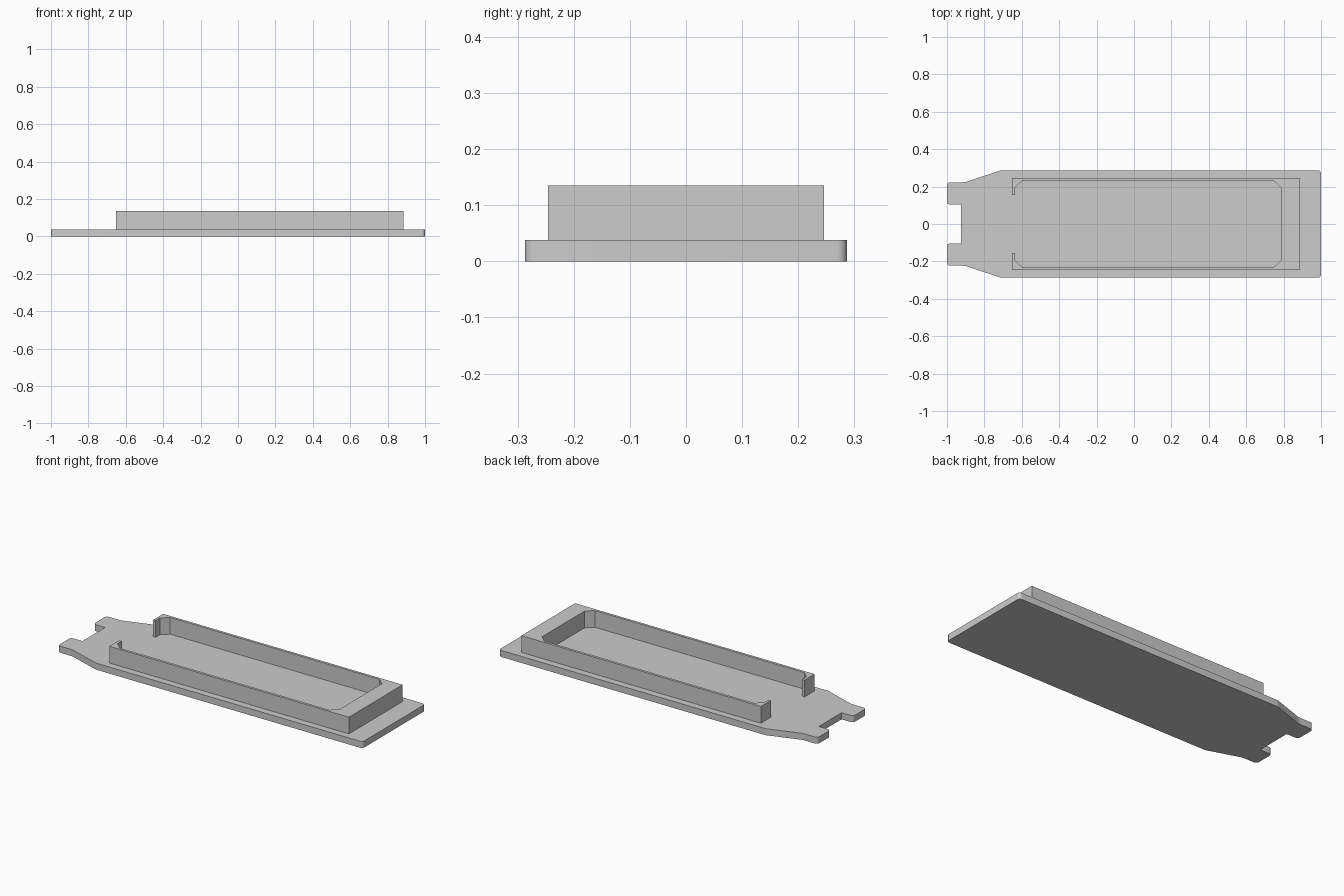
import bpy, bmesh, math
from mathutils import Vector

cube = bpy.data.objects.get("Cube")
if cube:
    bpy.data.objects.remove(cube, do_unlink=True)

grey = bpy.data.materials.new("light grey")
colour = (0.604, 0.604, 0.604, 1)
grey.use_nodes = True
grey.diffuse_color = colour
grey.node_tree.nodes["Principled BSDF"].inputs["Base Color"].default_value = colour


def fillet(points, steps=6):
    """Round each (x, y, radius) corner of a closed outline."""
    out = []
    for i, (x, y, r) in enumerate(points):
        p = Vector((x, y))
        if r == 0:
            out.append(p)
            continue
        a = (Vector(points[i - 1][:2]) - p).normalized()
        b = (Vector(points[(i + 1) % len(points)][:2]) - p).normalized()
        half = math.acos(a.dot(b)) / 2
        centre = p + (a + b).normalized() * (r / math.sin(half))
        start = p + a * (r / math.tan(half)) - centre
        end = p + b * (r / math.tan(half)) - centre
        for k in range(steps + 1):
            out.append(centre + start.lerp(end, k / steps).normalized() * r)
    return out


def mirrored(half):
    """Complete an outline drawn on the +y side."""
    return half + [(x, -y, r) for x, y, r in reversed(half)]


def extrude(name, outline, z0, z1):
    bm = bmesh.new()
    face = bm.faces.new([bm.verts.new((p.x, p.y, z0)) for p in outline])
    top = bmesh.ops.extrude_face_region(bm, geom=[face], use_keep_orig=True)["geom"]
    moved = [v for v in top if isinstance(v, bmesh.types.BMVert)]
    bmesh.ops.translate(bm, vec=(0, 0, z1 - z0), verts=moved)
    bmesh.ops.recalc_face_normals(bm, faces=bm.faces)
    mesh = bpy.data.meshes.new(name)
    bm.to_mesh(mesh)
    bm.free()
    mesh.materials.append(grey)
    obj = bpy.data.objects.new(name, mesh)
    bpy.context.collection.objects.link(obj)
    bpy.ops.object.select_all(action="DESELECT")
    obj.select_set(True)
    bpy.context.view_layer.objects.active = obj
    bpy.ops.object.shade_smooth_by_angle(angle=math.radians(30))


# Flat plate with a tapered end and two tabs
plate = [(-0.925, 0.104, 0), (-1, 0.104, 0.018), (-1, 0.223, 0.018),
         (-0.905, 0.223, 0.08), (-0.712, 0.287, 0.06), (1, 0.287, 0.018)]
extrude("base_plate", fillet(mirrored(plate)), 0, 0.038)

# Raised rim: thick end wall, thin sides, short return lips
rim = [(0.787, 0.194, 0), (0.747, 0.231, 0), (-0.597, 0.231, 0),
       (-0.637, 0.194, 0), (-0.637, 0.154, 0), (-0.653, 0.154, 0),
       (-0.653, 0.246, 0), (0.884, 0.246, 0)]
extrude("raised_rim", fillet(mirrored(rim)), 0.038, 0.135)
